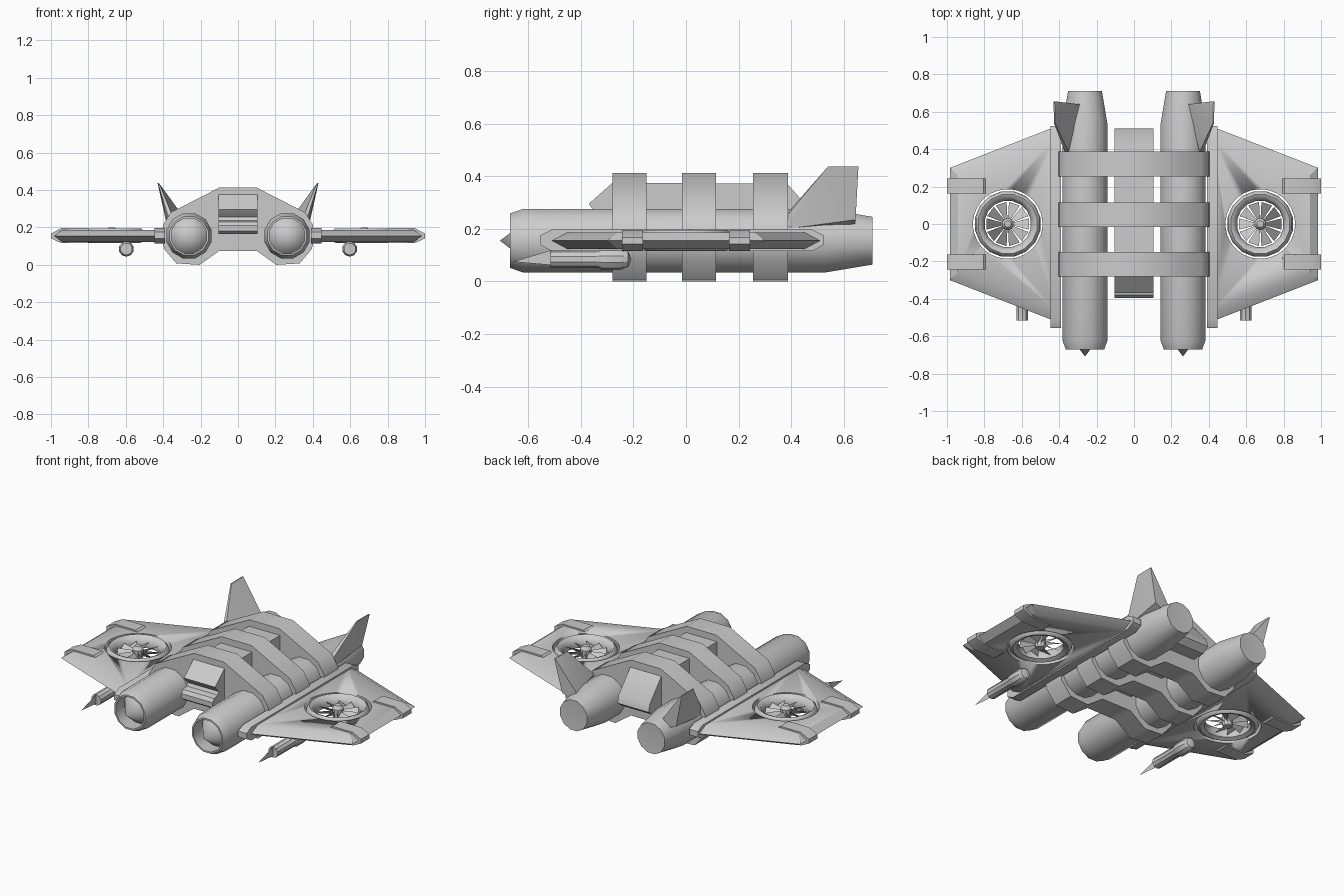
import bpy, bmesh, math
from mathutils import Vector

if "Cube" in bpy.data.objects:
    bpy.data.objects.remove(bpy.data.objects["Cube"])


def finish(name, bm, mirror=True, angle=30, normals=True):
    bmesh.ops.remove_doubles(bm, verts=bm.verts, dist=1e-5)
    if normals:
        bmesh.ops.recalc_face_normals(bm, faces=bm.faces)
    me = bpy.data.meshes.new(name)
    bm.to_mesh(me)
    bm.free()
    ob = bpy.data.objects.new(name, me)
    bpy.context.collection.objects.link(ob)
    bpy.ops.object.select_all(action='DESELECT')
    ob.select_set(True)
    bpy.context.view_layer.objects.active = ob
    bpy.ops.object.shade_smooth_by_angle(angle=math.radians(angle))
    if mirror:
        m = ob.modifiers.new("mirror", 'MIRROR')
        m.use_mirror_merge = False
    return ob


def lathe(name, prof, n, c, axis, closed=False, **kw):
    """Spin (radius, position) points around an axis through c."""
    bm = bmesh.new()
    rings = []
    for r, t in prof:
        ring = []
        for i in range(n):
            a = 2 * math.pi * (i + 0.5) / n
            u, v = r * math.cos(a), r * math.sin(a)
            p = (c[0] + u, t, c[1] + v) if axis == 'Y' else (c[0] + u, c[1] + v, t)
            ring.append(bm.verts.new(p))
        rings.append(ring)
    pairs = list(zip(rings, rings[1:]))
    if closed:
        pairs.append((rings[-1], rings[0]))
    for a, b in pairs:
        for i in range(n):
            j = (i + 1) % n
            bm.faces.new((a[i], a[j], b[j], b[i]))
    return finish(name, bm, **kw)


def extrude(name, pts, axis, a, b, **kw):
    """Extrude a 2D outline along an axis from a to b."""
    bm = bmesh.new()
    place = {'X': lambda p, t: (t, p[0], p[1]), 'Y': lambda p, t: (p[0], t, p[1])}[axis]
    f = bm.faces.new([bm.verts.new(place(p, a)) for p in pts])
    g = bmesh.ops.extrude_face_region(bm, geom=[f])
    d = Vector(place((0, 0), b - a))
    bmesh.ops.translate(bm, vec=d, verts=[v for v in g['geom'] if isinstance(v, bmesh.types.BMVert)])
    return finish(name, bm, **kw)


def hull(name, pts, **kw):
    bm = bmesh.new()
    for p in pts:
        bm.verts.new(p)
    r = bmesh.ops.convex_hull(bm, input=bm.verts)
    bmesh.ops.dissolve_limit(bm, angle_limit=0.01, verts=bm.verts, edges=bm.edges)
    return finish(name, bm, **kw)


# Engine nacelles with open intakes and pointed spinners
EX, EZ = 0.262, 0.155
lathe("engine", [(0, 0.705), (0.094, 0.71), (0.125, 0.53), (0.125, -0.62), (0.107, -0.67),
                 (0.097, -0.67), (0.1, -0.58), (0, -0.708)], 12, (EX, EZ), 'Y')

# Three bands wrapped around both engines and the body
half = [(0.1, 0.413), (0.36, 0.28), (0.4, 0.215), (0.41, 0.155), (0.395, 0.085),
        (0.33, 0.008), (0.205, 0.0), (0.1, 0.075)]
outline = half + [(-x, z) for x, z in reversed(half)]
for i, (a, b) in enumerate([(-0.28, -0.15), (-0.015, 0.115), (0.255, 0.388)]):
    extrude(f"band_{i + 1}", outline, 'Y', a, b, mirror=False, angle=40)

# Central body with stepped nose and sloping tail
extrude("central_body", [(-0.28, 0.375), (-0.37, 0.295), (-0.355, 0.275), (-0.335, 0.255),
                         (-0.345, 0.237), (-0.38, 0.23), (-0.395, 0.21), (-0.395, 0.18),
                         (-0.375, 0.165), (0.47, 0.165), (0.51, 0.195), (0.5, 0.24),
                         (0.385, 0.372)], 'X', -0.105, 0.105, mirror=False)

# Wing with bevelled edges and a round fan opening
FX = 0.675
plan = [(0.42, -0.52), (0.985, -0.3), (0.985, 0.3), (0.42, 0.52)]
flat = [(0.42, -0.46), (0.94, -0.26), (0.94, 0.26), (0.42, 0.46)]
wing = hull("wing", [(x, y, 0.155) for x, y in plan] +
            [(x, y, z) for x, y in flat for z in (0.123, 0.187)], mirror=False)
cutter = lathe("fan_cutter", [(0, 0), (0.186, 0), (0.186, 0.3), (0, 0.3)], 32, (FX, 0), 'Z', mirror=False)
cutter.hide_render = True
bpy.context.view_layer.objects.active = wing
cut = wing.modifiers.new("fan_hole", 'BOOLEAN')
cut.operation, cut.object, cut.solver = 'DIFFERENCE', cutter, 'EXACT'
bpy.ops.object.modifier_apply(modifier=cut.name)
bpy.data.objects.remove(cutter)
wing.modifiers.new("mirror", 'MIRROR').use_mirror_merge = False

# Rail along the wing root
hull("wing_root_rail", [(x, y, z) for x in (0.39, 0.447) for y, z in
     [(-0.555, 0.14), (-0.555, 0.175), (-0.51, 0.115), (-0.51, 0.197),
      (0.48, 0.115), (0.48, 0.197), (0.525, 0.14), (0.525, 0.175)]])

# Lift fan: duct ring, hub and tilted blades
lathe("fan_ring", [(0.178, 0.155), (0.172, 0.185), (0.16, 0.195), (0.142, 0.187), (0.125, 0.155),
                   (0.13, 0.128), (0.155, 0.117), (0.173, 0.128)], 16, (FX, 0), 'Z', closed=True, angle=50)
lathe("fan_hub", [(0, 0.12), (0.026, 0.12), (0.032, 0.14), (0.032, 0.18), (0.018, 0.2), (0, 0.2)],
      10, (FX, 0), 'Z')
bm = bmesh.new()
for i in range(10):
    a = 2 * math.pi * i / 10
    d = 0.26
    quad = [(0.025, a - d, 0.14), (0.118, a - d, 0.135), (0.118, a + d, 0.172), (0.025, a + d, 0.168)]
    bm.faces.new([bm.verts.new((FX + r * math.cos(t), r * math.sin(t), z)) for r, t, z in quad])
finish("fan_blades", bm, normals=False)

# Wingtip pods, front and rear
for label, y in (("front", -0.203), ("rear", 0.203)):
    extrude(f"wingtip_pod_{label}", [(0.785, 0.13), (0.785, 0.18), (0.805, 0.196), (0.945, 0.196),
                                     (1.0, 0.168), (1.0, 0.142), (0.945, 0.116), (0.805, 0.116)],
            'Y', y - 0.04, y + 0.04)

# Guns under the wings, with a thin blade at the muzzle
GX, GZ = 0.597, 0.085
lathe("gun", [(0, -0.515), (0.033, -0.515), (0.033, -0.335), (0.041, -0.32), (0.041, -0.25),
              (0.03, -0.22), (0, -0.208)], 10, (GX, GZ), 'Y')
bm = bmesh.new()
bm.faces.new([bm.verts.new((GX, y, z)) for y, z in [(-0.658, 0.075), (-0.51, 0.062), (-0.51, 0.12)]])
finish("gun_blade", bm)

# Canted tail fins
hull("tail_fin", [(0.35, 0.385, 0.26), (0.37, 0.385, 0.25), (0.37, 0.385, 0.2), (0.29, 0.64, 0.255),
                  (0.385, 0.645, 0.235), (0.3, 0.64, 0.2),
                  (0.422, 0.54, 0.437), (0.428, 0.54, 0.437), (0.424, 0.656, 0.437), (0.43, 0.656, 0.437)])
